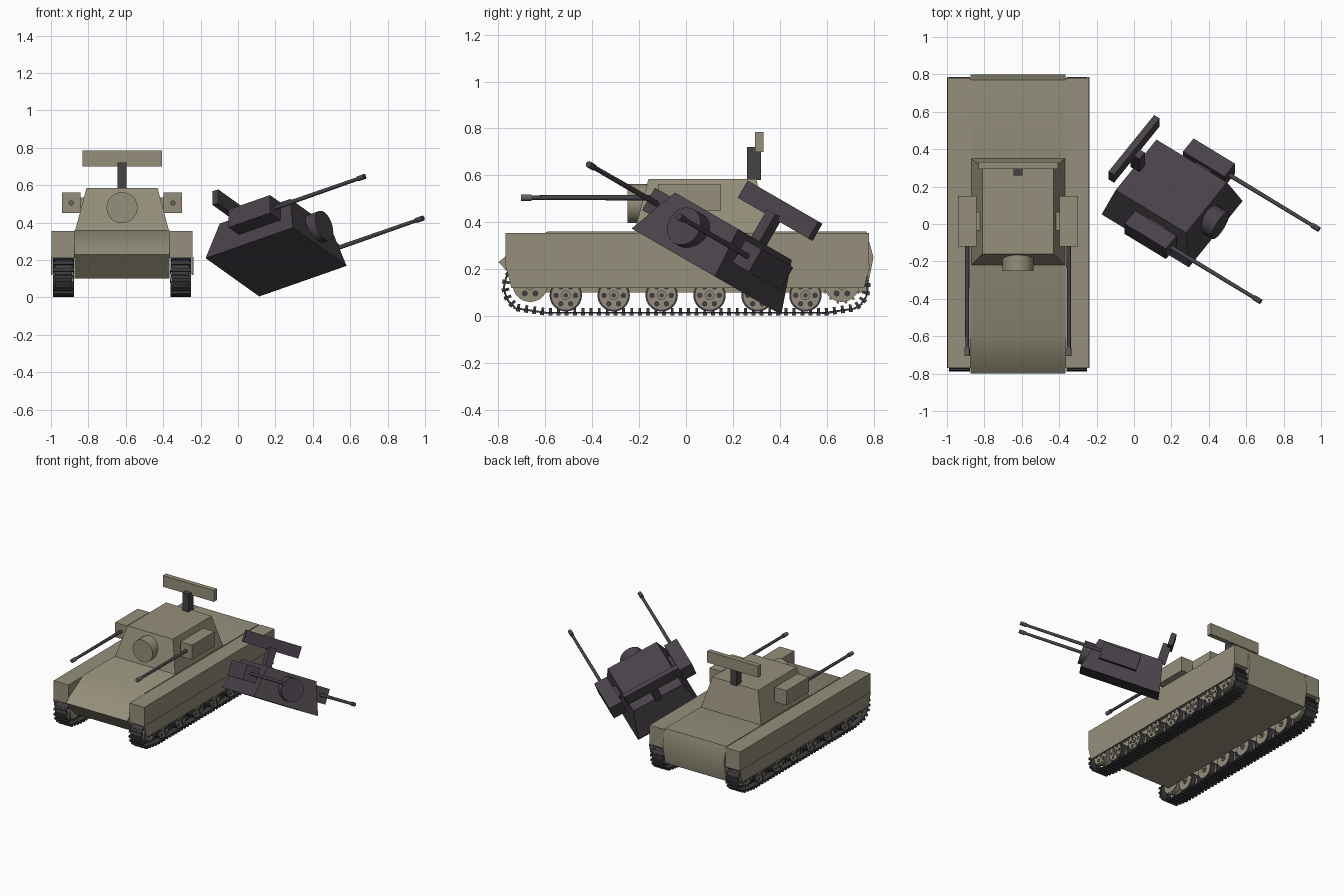
import bpy, bmesh, math
from mathutils import Matrix, Vector

if "Cube" in bpy.data.objects:
    bpy.data.objects.remove(bpy.data.objects["Cube"], do_unlink=True)


def material(name, r, g, b):
    m = bpy.data.materials.new(name)
    m.use_nodes = True
    m.diffuse_color = (r, g, b, 1)
    m.node_tree.nodes["Principled BSDF"].inputs["Base Color"].default_value = (r, g, b, 1)
    return m


TAN = material("khaki paint", .30, .275, .195)
TRACK = material("track steel", .052, .048, .054)
GUN = material("gun metal", .06, .055, .06)
TIP = material("muzzle grey", .13, .125, .115)
WRECK = material("charred metal", .066, .055, .066)

CX = -.62                        # centre line of the vehicle
HULL = Matrix.Translation((CX, 0, 0))


def finish(bm, name, mats, matrix=HULL):
    """Turn a bmesh into an object, smooth but with sharp edges kept."""
    bmesh.ops.recalc_face_normals(bm, faces=bm.faces)
    for f in bm.faces:
        f.smooth = True
    for e in bm.edges:
        e.smooth = len(e.link_faces) == 2 and e.calc_face_angle() < math.radians(32)
    me = bpy.data.meshes.new(name)
    bm.to_mesh(me)
    bm.free()
    for m in mats:
        me.materials.append(m)
    ob = bpy.data.objects.new(name, me)
    ob.matrix_world = matrix
    bpy.context.scene.collection.objects.link(ob)
    return ob


def paint(verts, index):
    for f in {f for v in verts for f in v.link_faces}:
        f.material_index = index


def add_box(bm, center, size, index=0, rot=Matrix()):
    mat = Matrix.Translation(center) @ rot @ Matrix.Diagonal((*size, 1))
    paint(bmesh.ops.create_cube(bm, size=1, matrix=mat)["verts"], index)


def add_cyl(bm, center, r1, r2, length, axis, index=0, sides=24):
    rot = Matrix.Rotation(math.pi / 2, 4, "Y" if axis == "X" else "X")
    res = bmesh.ops.create_cone(bm, cap_ends=True, segments=sides, radius1=r1, radius2=r2,
                                depth=length, matrix=Matrix.Translation(center) @ rot)
    paint(res["verts"], index)


def add_prism(bm, profile, x0, x1):
    """Side profile of (y, z) points extruded across x."""
    face = bm.faces.new([bm.verts.new((x0, y, z)) for y, z in profile])
    ext = bmesh.ops.extrude_face_region(bm, geom=[face])
    verts = [v for v in ext["geom"] if isinstance(v, bmesh.types.BMVert)]
    bmesh.ops.translate(bm, verts=verts, vec=(x1 - x0, 0, 0))


def box(name, center, size, mat, matrix=HULL):
    bm = bmesh.new()
    add_box(bm, center, size)
    return finish(bm, name, [mat], matrix)


def cylinder(name, center, r1, r2, length, axis, mat, matrix=HULL, sides=24):
    bm = bmesh.new()
    add_cyl(bm, center, r1, r2, length, axis, sides=sides)
    return finish(bm, name, [mat], matrix)


def prism(name, profile, x0, x1, mat):
    bm = bmesh.new()
    add_prism(bm, profile, x0, x1)
    return finish(bm, name, [mat])


# Turret, built at its own origin on the ring plane
def build_turret(prefix, matrix, body, gun, tip):
    bm = bmesh.new()
    rings = []
    for hw, y0, y1, z in ((.25, -.22, .35, 0), (.19, -.16, .3, .225)):
        rings.append([bm.verts.new(p) for p in
                      ((-hw, y0, z), (hw, y0, z), (hw, y1, z), (-hw, y1, z))])
    for ring in rings:
        bm.faces.new(ring)
    for i in range(4):
        j = (i + 1) % 4
        bm.faces.new((rings[0][i], rings[0][j], rings[1][j], rings[1][i]))
    finish(bm, prefix + "_body", [body], matrix)
    cylinder(prefix + "_front_dish", (0, -.205, .12), .083, .083, .09, "Y", body, matrix, 32)
    for s, side in ((1, "left"), (-1, "right")):
        x = s * .272
        box(f"{prefix}_{side}_gun_box", (x, .015, .145), (.098, .27, .11), body, matrix)
        box(f"{prefix}_{side}_gun_mount", (s * .215, .015, .145), (.06, .1, .06), body, matrix)
        cylinder(f"{prefix}_{side}_barrel", (x, -.39, .145), .012, .01, .56, "Y", gun, matrix, 16)
        cylinder(f"{prefix}_{side}_muzzle", (x, -.682, .145), .014, .014, .045, "Y", tip, matrix, 16)
    box(prefix + "_radar_mast", (0, .29, .29), (.05, .06, .14), gun, matrix)
    box(prefix + "_radar_panel", (0, .313, .382), (.425, .036, .085), body, matrix)


build_turret("turret", Matrix.Translation((CX, 0, .36)), TAN, GUN, TIP)
tilt = Matrix.Rotation(math.radians(-30), 4, "X") @ Matrix.Rotation(math.radians(55), 4, "Z")
build_turret("blown_turret", Matrix.Translation((.257, .055, .208)) @ tilt, WRECK, WRECK, WRECK)

# Hull and side sponsons
prism("hull", [(-.8, .23), (-.76, .262), (-.59, .36), (.77, .36), (.8, .25), (.77, .1), (-.68, .1)],
      -.255, .255, TAN)
for s, side in ((1, "left"), (-1, "right")):
    prism(side + "_sponson", [(-.77, .21), (-.77, .355), (.78, .355), (.78, .21)],
          s * .255, s * .378, TAN)
    prism(side + "_skirt", [(-.77, .215), (.785, .215), (.76, .12), (-.745, .12)],
          s * .372, s * .381, TAN)

# Track loop: flat ground run, rounded ends, straight return run
END_Y, END_Z, END_R = .675, .122, .1
arc = [(END_Y + END_R * math.cos(a), END_Z + END_R * math.sin(a))
       for a in (math.radians(d) for d in range(-65, 91, 12))]
loop = [(.6, .014)] + arc
loop = loop + [(-y, z) for y, z in reversed(loop)]
loop = [Vector((0, y, z)) for y, z in loop]


def along(points, count):
    """Evenly spaced positions and pitch angles on a closed path."""
    pairs = list(zip(points, points[1:] + points[:1]))
    step = sum((b - a).length for a, b in pairs) / count
    carried = 0
    for a, b in pairs:
        d = b - a
        while carried < d.length:
            yield a + d.normalized() * carried, math.atan2(d.z, d.y)
            carried += step
        carried -= d.length


def build_track(name, x):
    bm = bmesh.new()
    for p, angle in along(loop, 96):
        rot = Matrix.Rotation(angle, 4, "X")
        at = Vector((x, p.y, p.z))
        add_box(bm, at, (.09, .04, .008), rot=rot)
        add_box(bm, at + rot @ Vector((0, 0, -.006)), (.11, .017, .012), rot=rot)
        add_box(bm, at + rot @ Vector((0, 0, .011)), (.012, .012, .018), rot=rot)
    finish(bm, name, [TRACK])


# Road wheel: paired discs with dark tyres, hub and lightening holes
def build_wheel(name, x, y, z, r, s, teeth=0):
    bm = bmesh.new()
    for off in (-.027, .027):
        add_cyl(bm, (x + off, y, z), r, r, .032, "X", 0 if teeth else 1, 28)
        add_cyl(bm, (x + off, y, z), r * .88, r * .88, .038, "X", 0, 28)
    face = x + s * .047
    add_cyl(bm, (x, y, z), r * .3, r * .3, .108, "X", 0, 16)
    add_cyl(bm, (x, y, z), r * .14, r * .14, .114, "X", 1, 12)
    for k in range(6):
        a = k * math.tau / 6
        add_cyl(bm, (face, y + r * .6 * math.cos(a), z + r * .6 * math.sin(a)),
                r * .17, r * .17, .003, "X", 1, 12)
    for k in range(teeth):
        a = k * math.tau / teeth
        add_box(bm, (x, y + r * math.cos(a), z + r * math.sin(a)), (.07, .016, .01),
                rot=Matrix.Rotation(a, 4, "X"))
    finish(bm, name, [TAN, TRACK])


for s, side in ((1, "left"), (-1, "right")):
    x = s * .313
    build_track(side + "_track", x)
    for i in range(6):
        build_wheel(f"{side}_road_wheel_{i + 1}", x, -.513 + i * .2045, .088, .069, s)
    build_wheel(side + "_idler", x, -.665, .135, .075, s, 1)
    build_wheel(side + "_sprocket", x, .665, .135, .075, s, 14)
